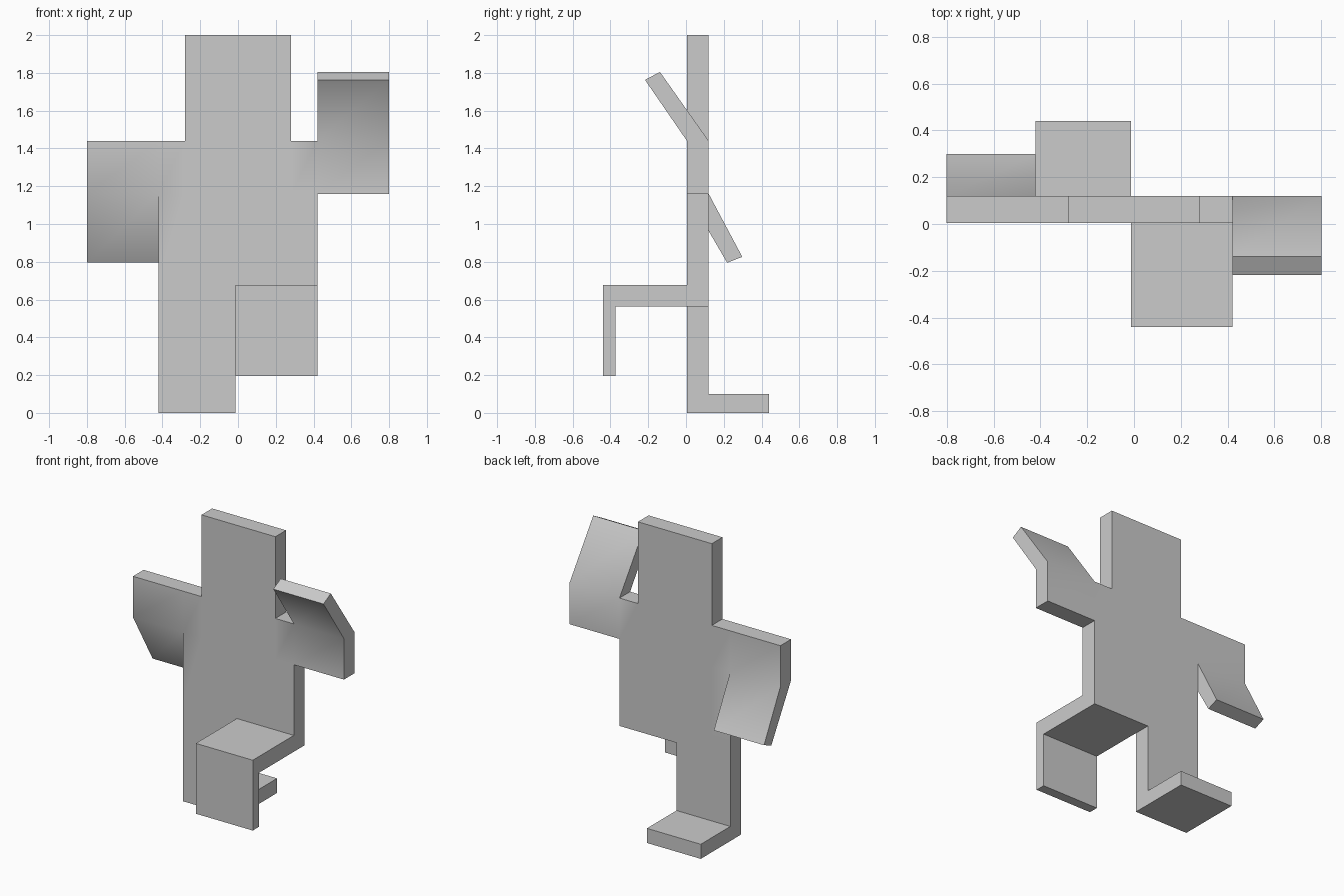
import bpy, bmesh, math

if "Cube" in bpy.data.objects:
    bpy.data.objects.remove(bpy.data.objects["Cube"])

F, B = 0.005, 0.12                      # front and back of the slab
ALL_X = [-0.80, -0.42, -0.28, -0.012, 0.28, 0.42, 0.80]

bm = bmesh.new()
verts = {}


def vert(co):
    key = tuple(round(c, 4) for c in co)
    if key not in verts:
        verts[key] = bm.verts.new(key)
    return verts[key]


def face(points):
    """Add a face; where two cells touch, the shared wall is removed."""
    vs = [vert(p) for p in points]
    old = bm.faces.get(vs)
    if old:
        bm.faces.remove(old)
    else:
        bm.faces.new(vs)


def prism(profile, x_min, x_max):
    """Extrude a (y, z) quad along x, split at the shared column lines."""
    xs = [x for x in ALL_X if x_min <= x <= x_max]
    for a, b in zip(xs, xs[1:]):
        face([(a, y, z) for y, z in profile])
        face([(b, y, z) for y, z in reversed(profile)])
        for p, q in zip(profile, profile[1:] + profile[:1]):
            face([(a, *p), (b, *p), (b, *q), (a, *q)])


def box(y0, y1, z0, z1, x_min, x_max):
    prism([(y0, z0), (y0, z1), (y1, z1), (y1, z0)], x_min, x_max)


# Head, chest with upper arms, torso and hips
box(F, B, 1.44, 2.0, -0.28, 0.28)
box(F, B, 1.16, 1.44, -0.80, 0.80)
box(F, B, 0.676, 1.16, -0.42, 0.42)
box(F, B, 0.564, 0.676, -0.42, 0.42)

# Forearms: one raised forwards, one hanging backwards
prism([(F, 1.44), (-0.217, 1.763), (-0.138, 1.805), (B, 1.44)], 0.42, 0.80)
prism([(F, 1.16), (B, 1.16), (0.298, 0.826), (0.218, 0.795)], -0.80, -0.42)

# Standing leg with foot
box(F, B, 0.10, 0.564, -0.42, -0.012)
box(F, B, 0.0, 0.10, -0.42, -0.012)
box(B, 0.44, 0.0, 0.10, -0.42, -0.012)

# Raised leg: thigh, knee, shin
box(-0.373, F, 0.564, 0.676, -0.012, 0.42)
box(-0.44, -0.373, 0.564, 0.676, -0.012, 0.42)
box(-0.44, -0.373, 0.194, 0.564, -0.012, 0.42)

# Clean up leftovers of removed walls and orient faces outwards
bmesh.ops.delete(bm, geom=[e for e in bm.edges if not e.link_faces], context='EDGES')
bmesh.ops.recalc_face_normals(bm, faces=bm.faces[:])

mesh = bpy.data.meshes.new("running_figure")
bm.to_mesh(mesh)
bm.free()
figure = bpy.data.objects.new("running_figure", mesh)
bpy.context.collection.objects.link(figure)
bpy.context.view_layer.objects.active = figure
figure.select_set(True)
bpy.ops.object.shade_smooth_by_angle(angle=math.radians(40))
